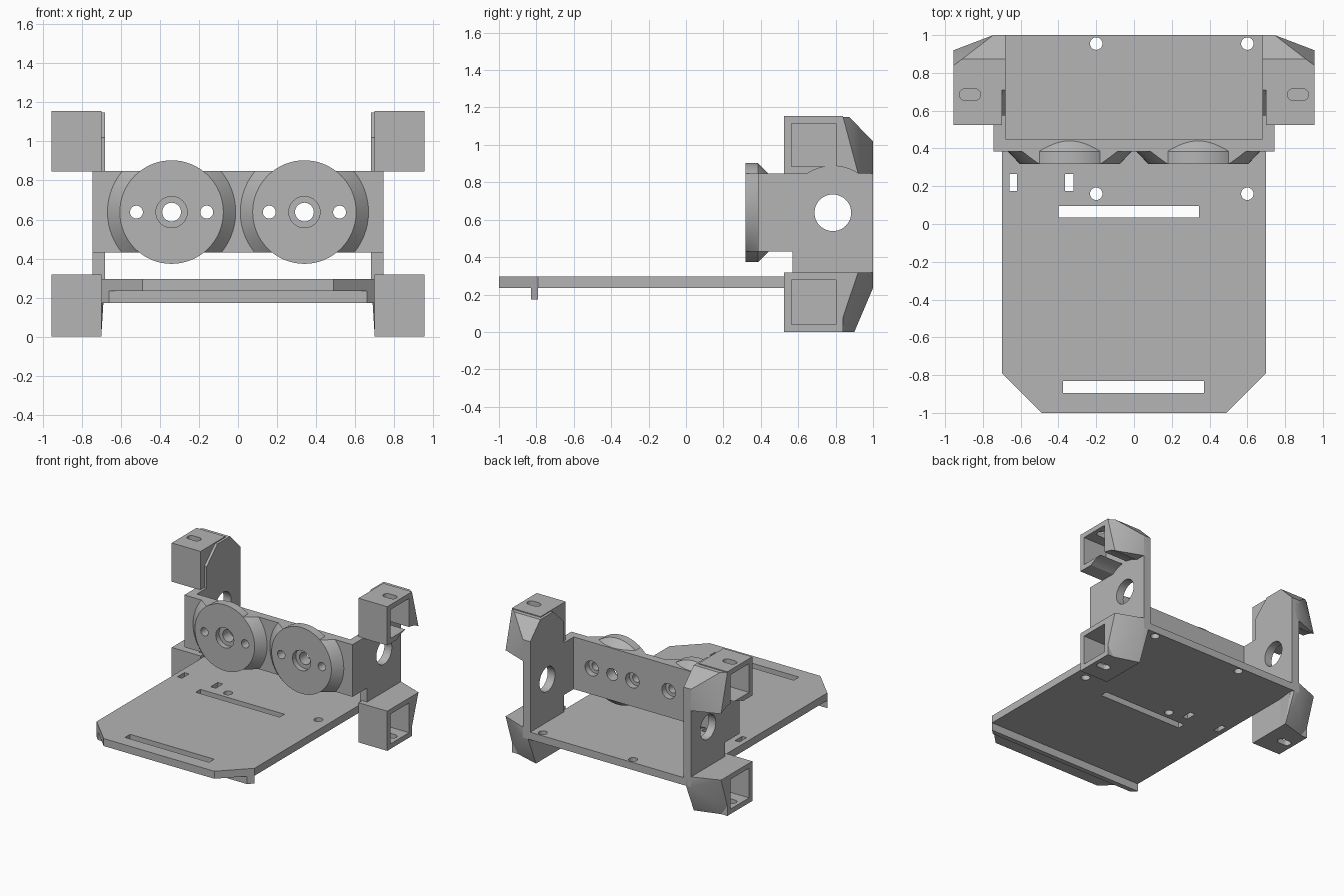
import bpy, bmesh, math
from mathutils import Vector

old = bpy.data.objects.get("Cube")
if old:
    bpy.data.objects.remove(old, do_unlink=True)

grey = bpy.data.materials.new("matte_grey")
grey.use_nodes = True
grey.diffuse_color = (0.46, 0.46, 0.46, 1)
grey.node_tree.nodes["Principled BSDF"].inputs["Base Color"].default_value = grey.diffuse_color


def finish(name, bm):
    bmesh.ops.recalc_face_normals(bm, faces=bm.faces[:])
    mesh = bpy.data.meshes.new(name)
    bm.to_mesh(mesh)
    bm.free()
    mesh.materials.append(grey)
    obj = bpy.data.objects.new(name, mesh)
    bpy.context.collection.objects.link(obj)
    return obj


def prism(name, pts, axis, lo, hi):
    """Extrude a 2D outline along an axis; the outline uses the other two axes in order."""
    def place(p, d):
        v = list(p)
        v.insert("xyz".index(axis), d)
        return v
    bm = bmesh.new()
    face = bm.faces.new([bm.verts.new(place(p, lo)) for p in pts])
    ext = bmesh.ops.extrude_face_region(bm, geom=[face])
    shift = Vector(place((0, 0), hi - lo))
    bmesh.ops.translate(bm, vec=shift, verts=[v for v in ext["geom"] if isinstance(v, bmesh.types.BMVert)])
    return finish(name, bm)


def box(name, x, y, z):
    return prism(name, [(x[0], y[0]), (x[1], y[0]), (x[1], y[1]), (x[0], y[1])], "z", *z)


def circle(c, r, n=48):
    return [(c[0] + r * math.cos(math.tau * i / n), c[1] + r * math.sin(math.tau * i / n)) for i in range(n)]


def slot(c, half, r, n=12):
    pts = []
    for side, start in ((1, -math.pi / 2), (-1, math.pi / 2)):
        for i in range(n + 1):
            a = start + math.pi * i / n
            pts.append((c[0] + side * half + r * math.cos(a), c[1] + r * math.sin(a)))
    return pts


def hull(name, pts):
    bm = bmesh.new()
    for p in pts:
        bm.verts.new(p)
    bmesh.ops.convex_hull(bm, input=bm.verts[:])
    bmesh.ops.dissolve_limit(bm, angle_limit=0.01, verts=bm.verts[:], edges=bm.edges[:])
    return finish(name, bm)


def lathe(name, cx, cz, rings, n=64):
    """Stack of circles facing the front, given as (y, radius)."""
    bm = bmesh.new()
    loops = [[bm.verts.new((x, y, z)) for x, z in circle((cx, cz), r, n)] for y, r in rings]
    for a, b in zip(loops, loops[1:]):
        for i in range(n):
            bm.faces.new((a[i], a[(i + 1) % n], b[(i + 1) % n], b[i]))
    bm.faces.new(loops[0])
    bm.faces.new(loops[-1])
    return finish(name, bm)


def combine(obj, tools, operation="DIFFERENCE"):
    """Apply booleans and discard the tool objects."""
    for t in tools:
        m = obj.modifiers.new("bool", "BOOLEAN")
        m.operation, m.solver, m.object = operation, "EXACT", t
    bpy.context.view_layer.update()
    mesh = bpy.data.meshes.new_from_object(obj.evaluated_get(bpy.context.evaluated_depsgraph_get()))
    obj.modifiers.clear()
    obj.data = mesh
    for t in tools:
        bpy.data.objects.remove(t, do_unlink=True)
    return obj


def smooth(obj):
    bpy.ops.object.select_all(action="DESELECT")
    obj.select_set(True)
    bpy.context.view_layer.objects.active = obj
    bpy.ops.object.shade_smooth_by_angle(angle=math.radians(30))


def mirrored(obj, name):
    bm = bmesh.new()
    bm.from_mesh(obj.data)
    bmesh.ops.scale(bm, vec=(-1, 1, 1), verts=bm.verts[:])
    return finish(name, bm)


# Base plate with slots and screw holes
plate = prism("base_plate", [(-0.49, -1), (0.49, -1), (0.7, -0.79), (0.7, 1), (-0.7, 1), (-0.7, -0.79)],
              "z", 0.235, 0.295)
cuts = [prism("cut", circle((x, y), 0.033, 32), "z", 0.1, 0.4) for x in (-0.2, 0.6) for y in (0.16, 0.955)]
for x, y in (((-0.4, 0.345), (0.035, 0.095)), ((-0.375, 0.37), (-0.895, -0.83)),
             ((-0.66, -0.62), (0.175, 0.265)), ((-0.365, -0.32), (0.175, 0.265))):
    cuts.append(box("cut", x, y, (0.1, 0.4)))
smooth(combine(plate, cuts))

# Lip under the front edge of the plate
prism("front_lip", [(-0.66, -0.83), (0.66, -0.83), (0.7, -0.79), (-0.7, -0.79)], "z", 0.173, 0.235)

# Front panel with two round sensor mounts
panel = box("front_panel", (-0.745, 0.745), (0.385, 0.45), (0.43, 0.848))
adds, cuts = [], []
for cx in (-0.34, 0.34):
    cz = 0.638
    flare = lathe("flare", cx, cz, [(0.318, 0.265), (0.39, 0.333)])
    slab = box("slab", (-0.745, 0.745), (0.2, 0.42), (0.43, 0.848))
    adds.append(combine(flare, [slab], "INTERSECT"))
    adds.append(lathe("disc", cx, cz, [(0.318, 0.265), (0.385, 0.265), (0.45, 0.2)]))
    cuts.append(prism("cut", circle((cx, cz), 0.048), "y", 0.2, 0.6))
    cuts.append(prism("cut", circle((cx, cz), 0.08), "y", 0.2, 0.36))
    for dx in (-0.18, 0.18):
        cuts.append(prism("cut", circle((cx + dx, cz), 0.033, 32), "y", 0.2, 0.6))
        cuts.append(prism("cut", circle((cx + dx, cz), 0.06, 32), "y", 0.4, 0.6))
combine(panel, adds, "UNION")
smooth(combine(panel, cuts))

# Side wall with a round opening
HOLE = (0.785, 0.637)
wall = prism("left_side_wall", [(0.39, 0.43), (0.57, 0.43), (0.57, 0.235), (1, 0.235), (1, 1.02), (0.87, 1.148),
                                (0.71, 1.148), (0.575, 1.02), (0.575, 0.848), (0.39, 0.848)], "x", 0.68, 0.745)
combine(wall, [prism("cut", circle(HOLE, 0.098), "x", 0.5, 0.9)])

# Upper and lower hollow brackets, open to the outside
parts = [wall]
for label, z0, z1 in (("upper", 0.845, 1.155), ("lower", 0.0, 0.318)):
    upper = label == "upper"
    b = box("left_%s_bracket" % label, (0.7, 0.955), (0.525, 0.84), (z0, z1))
    slot_z = (1.05, 1.3) if upper else (-0.1, 0.1)
    tools = [box("cut", (0.745, 1.1), (0.565, 0.802), (z0 + 0.04, z1 - 0.04)),
             prism("cut", slot((0.868, 0.685), 0.025, 0.031), "z", *slot_z)]
    if upper:
        tools.append(prism("cut", circle(HOLE, 0.25, 64), "x", 0.745, 1.1))
    parts.append(combine(b, tools))

# Solid braces joining the brackets to the wall
brace = hull("left_upper_brace", [(0.68, 0.84, 1.148), (0.955, 0.84, 1.148), (0.91, 0.873, 1.148),
                                  (0.68, 0.873, 1.148), (0.745, 1, 1.02), (0.68, 1, 1.02), (0.745, 1, 0.848),
                                  (0.68, 1, 0.848), (0.955, 0.84, 0.848), (0.955, 0.92, 0.848),
                                  (0.68, 0.84, 0.848)])
parts.append(combine(brace, [prism("cut", circle(HOLE, 0.25, 64), "x", 0.745, 1.1)]))
parts.append(hull("left_lower_brace", [(0.7, 0.84, 0), (0.7, 0.9, 0), (0.9, 0.84, 0), (0.955, 0.84, 0.08),
                                       (0.955, 0.84, 0.318), (0.955, 0.92, 0.318), (0.745, 1, 0.318),
                                       (0.68, 1, 0.318), (0.745, 1, 0.235), (0.7, 1, 0.235),
                                       (0.7, 0.84, 0.318)]))

# Mirror everything to the right side
for p in parts:
    smooth(p)
    smooth(mirrored(p, p.name.replace("left", "right")))
